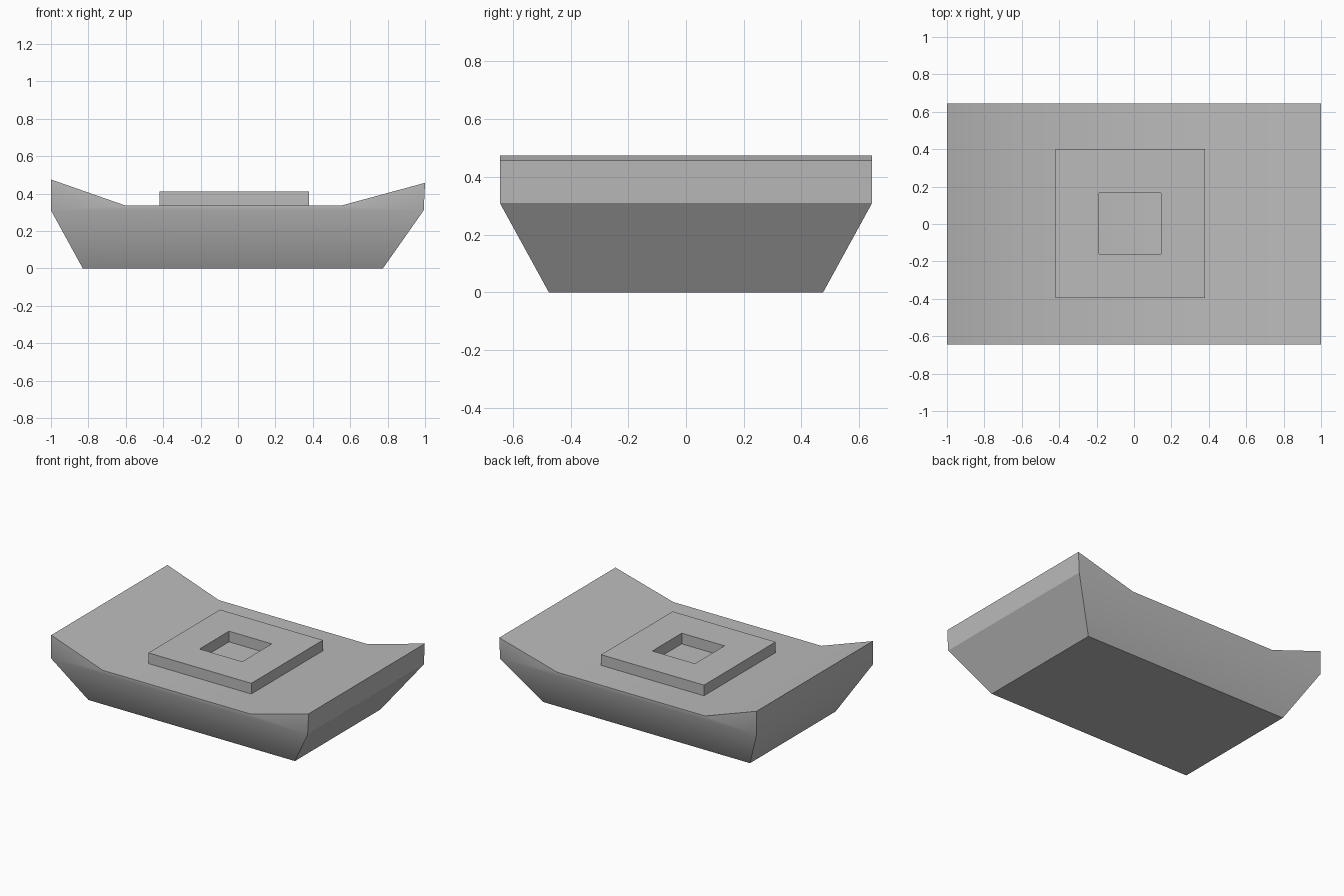
import bpy, bmesh

old = bpy.data.objects.get("Cube")
if old:
    bpy.data.objects.remove(old, do_unlink=True)

# One grey for everything
grey = bpy.data.materials.new("plain grey")
grey.use_nodes = True
colour = (0.5, 0.5, 0.5, 1)
grey.diffuse_color = colour
grey.node_tree.nodes["Principled BSDF"].inputs["Base Color"].default_value = colour


def finish(bm, name):
    bmesh.ops.recalc_face_normals(bm, faces=bm.faces)
    mesh = bpy.data.meshes.new(name)
    bm.to_mesh(mesh)
    bm.free()
    mesh.materials.append(grey)
    obj = bpy.data.objects.new(name, mesh)
    bpy.context.collection.objects.link(obj)
    return obj


def rectangle(bm, x0, x1, y0, y1, z):
    return [bm.verts.new((x, y, z))
            for x, y in ((x0, y0), (x1, y0), (x1, y1), (x0, y1))]


def bridge(bm, a, b):
    for i in range(4):
        j = (i + 1) % 4
        bm.faces.new((a[i], a[j], b[j], b[i]))


# Hull: tapered base, upright rim and a deck that sweeps up at both ends
half_width = 0.645
deck_z = 0.335
bm = bmesh.new()
bottom = rectangle(bm, -0.83, 0.775, -0.475, 0.475, 0)
rim = rectangle(bm, -1, 0.993, -half_width, half_width, 0.31)
bm.faces.new(bottom[::-1])
bridge(bm, bottom, rim)

profile = ((-1, 0.475), (-0.6, deck_z), (0.55, deck_z), (1, 0.457))
front = [bm.verts.new((x, -half_width, z)) for x, z in profile]
back = [bm.verts.new((x, half_width, z)) for x, z in profile]
for i in range(3):
    bm.faces.new((front[i], front[i + 1], back[i + 1], back[i]))
bm.faces.new([rim[0], rim[1]] + front[::-1])
bm.faces.new([rim[2], rim[3]] + back)
bm.faces.new((rim[1], rim[2], back[3], front[3]))
bm.faces.new((rim[3], rim[0], front[0], back[0]))
hull = finish(bm, "hull")
bpy.ops.object.select_all(action="DESELECT")
hull.select_set(True)
bpy.context.view_layer.objects.active = hull
bpy.ops.object.shade_smooth_by_angle(angle=0.524)

# Hatch frame: square slab with a square opening down to the deck
bm = bmesh.new()
outer = (-0.42, 0.38, -0.395, 0.4)
inner = (-0.187, 0.145, -0.16, 0.167)
loops = [rectangle(bm, *size, z) for size, z in
         ((outer, deck_z), (outer, 0.41), (inner, 0.41), (inner, deck_z))]
for a, b in zip(loops, loops[1:]):
    bridge(bm, a, b)
finish(bm, "hatch_frame")
